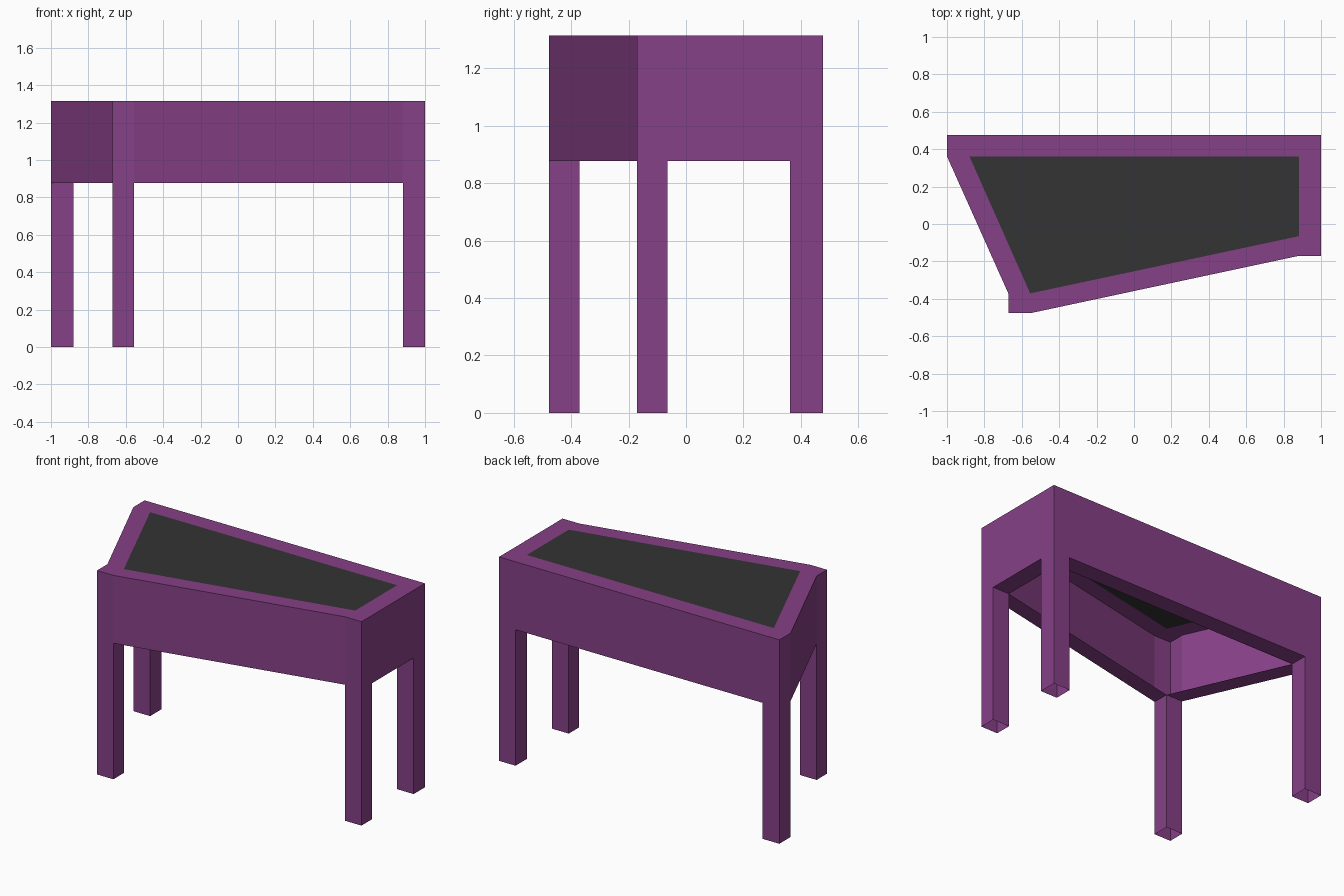
import bpy
import bmesh

cube = bpy.data.objects.get("Cube")
if cube:
    bpy.data.objects.remove(cube, do_unlink=True)

TOP, APRON = 1.315, 0.877


def make_material(name, color):
    mat = bpy.data.materials.new(name)
    mat.use_nodes = True
    mat.diffuse_color = color
    bsdf = mat.node_tree.nodes["Principled BSDF"]
    bsdf.inputs["Base Color"].default_value = color
    bsdf.inputs["Roughness"].default_value = 0.8
    return mat


def make_object(name, faces, mat):
    """Build a flat-shaded mesh from faces given as lists of points."""
    bm = bmesh.new()
    for face in faces:
        bm.faces.new([bm.verts.new(p) for p in face])
    bmesh.ops.remove_doubles(bm, verts=bm.verts, dist=0.0001)
    mesh = bpy.data.meshes.new(name)
    bm.to_mesh(mesh)
    bm.free()
    mesh.materials.append(mat)
    obj = bpy.data.objects.new(name, mesh)
    bpy.context.collection.objects.link(obj)
    return obj


def at(points, z):
    return [(x, y, z) for x, y in points]


def walls(loop, low, high):
    """Vertical faces under a counterclockwise loop, facing outward."""
    return [[(*a, low), (*b, low), (*b, high), (*a, high)]
            for a, b in zip(loop, loop[1:] + loop[:1])]


purple = make_material("purple", (0.24, 0.052, 0.24, 1))
charcoal = make_material("charcoal", (0.033, 0.033, 0.033, 1))

# Leg footprints, counterclockwise: outer corner, inner corner
legs = {
    "back_right_leg": ((-1.0, 0.477), (-0.88, 0.362)),
    "front_right_leg": ((-0.672, -0.477), (-0.555, -0.371)),
    "front_left_leg": ((1.0, -0.17), (0.882, -0.065)),
    "back_left_leg": ((1.0, 0.477), (0.882, 0.362)),
}

# Legs: square tubes, open at the foot
corners = []
for i, (name, (outer, inner)) in enumerate(legs.items()):
    side_a, side_b = (inner[0], outer[1]), (outer[0], inner[1])
    if i % 2:
        side_a, side_b = side_b, side_a
    square = [side_a, outer, side_b, inner]
    corners.append(square)
    make_object(name, walls(square, 0, APRON), purple)

# Hollow frame: outer apron, flat top rim and underside rim
outline = [p for square in corners for p in square[:3]]
frame = walls(outline, APRON, TOP)
for square, following in zip(corners, corners[1:] + corners[:1]):
    strip = [square[2], following[0], following[3], square[3]]
    frame += [at(square, TOP), at(strip, TOP), at(strip[::-1], APRON)]
make_object("frame", frame, purple)

# Dark panel set flush in the top rim
make_object("top_panel", [at([square[3] for square in corners], TOP)], charcoal)
